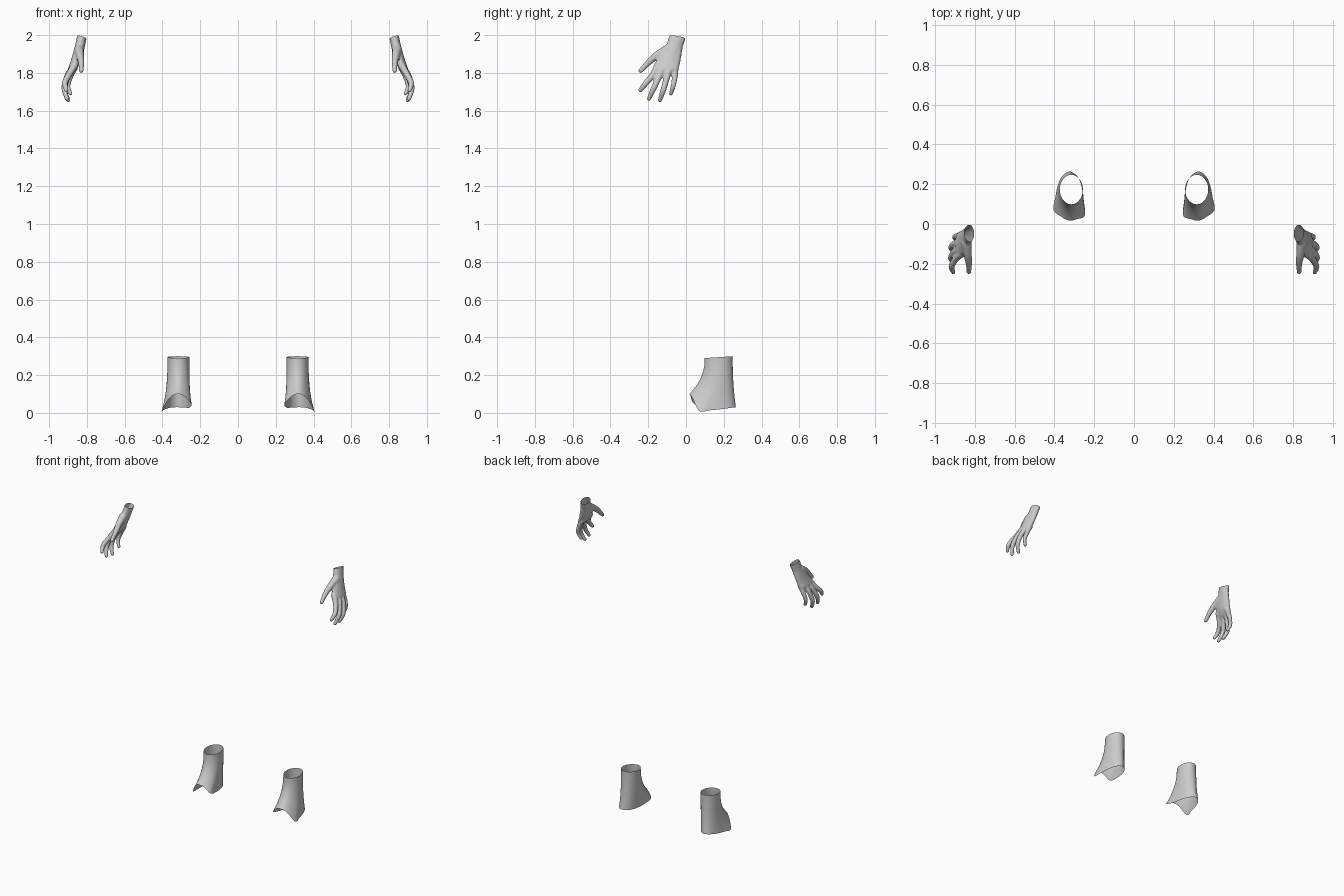
import bpy, bmesh, math
from mathutils import Vector, Matrix

if "Cube" in bpy.data.objects:
    bpy.data.objects.remove(bpy.data.objects["Cube"])


def catmull(p0, p1, p2, p3, t):
    return tuple(0.5 * (2 * b + (c - a) * t + (2 * a - 5 * b + 4 * c - d) * t ** 2
                 + (3 * b - a - 3 * c + d) * t ** 3) for a, b, c, d in zip(p0, p1, p2, p3))


def smooth_path(pts, steps, closed=False):
    n, out = len(pts), []
    for i in range(n if closed else n - 1):
        k = [(i + j) % n if closed else min(max(i + j, 0), n - 1) for j in (-1, 0, 1, 2)]
        out += [catmull(*[pts[j] for j in k], s / steps) for s in range(steps)]
    return out if closed else out + [pts[-1]]


def make_object(name, bm):
    mesh = bpy.data.meshes.new(name)
    bm.to_mesh(mesh)
    bm.free()
    obj = bpy.data.objects.new(name, mesh)
    bpy.context.collection.objects.link(obj)
    return obj


def finish(obj):
    obj.data.polygons.foreach_set("use_smooth", [True] * len(obj.data.polygons))
    mir = obj.modifiers.new("mirror", 'MIRROR')
    mir.use_mirror_merge = False


def limb(bm, pts, steps=7):
    # chain of overlapping ellipsoids: x, y, z, half thickness, half width
    for x, y, z, rx, ry in smooth_path(pts, steps):
        m = Matrix.Translation((x, y, z)) @ Matrix.Diagonal((rx, ry, rx, 1))
        bmesh.ops.create_icosphere(bm, subdivisions=2, radius=1.0, matrix=m)


def digit(bm, pts, radii):
    limb(bm, [(*p, r, r) for p, r in zip(pts, radii)])


# hands: wrist and palm
bm = bmesh.new()
limb(bm, [(.816, -.034, 2.04, .026, .044), (.828, -.047, 1.985, .027, .046),
          (.837, -.062, 1.94, .027, .047), (.848, -.080, 1.90, .027, .059),
          (.862, -.096, 1.855, .026, .067), (.880, -.106, 1.82, .021, .068)])
# fingers, index to little
finger_r = (.020, .0175, .016, .012)
digit(bm, [(.865, -.150, 1.84), (.895, -.175, 1.79), (.917, -.213, 1.745), (.908, -.242, 1.708)], finger_r)
digit(bm, [(.870, -.120, 1.83), (.902, -.140, 1.785), (.920, -.170, 1.72), (.905, -.196, 1.663)], finger_r)
digit(bm, [(.870, -.085, 1.83), (.902, -.100, 1.78), (.918, -.120, 1.71), (.898, -.138, 1.656)], finger_r)
digit(bm, [(.865, -.057, 1.83), (.888, -.059, 1.78), (.901, -.068, 1.73), (.887, -.080, 1.69)],
      (.019, .016, .014, .011))
# thumb
digit(bm, [(.842, -.095, 1.925), (.836, -.153, 1.893), (.830, -.198, 1.855), (.830, -.240, 1.812)],
      (.027, .022, .017, .013))
raw = make_object("hand_blend", bm)
rm = raw.modifiers.new("fuse", 'REMESH')
rm.mode = 'VOXEL'
rm.voxel_size = .005
sm = raw.modifiers.new("soften", 'SMOOTH')
sm.factor, sm.iterations = .5, 6
bm = bmesh.new()
bm.from_object(raw, bpy.context.evaluated_depsgraph_get())
bpy.data.objects.remove(raw)
# open the wrist
bmesh.ops.bisect_plane(bm, geom=bm.verts[:] + bm.edges[:] + bm.faces[:],
                       plane_co=(.828, -.048, 1.988), plane_no=Vector((-.3, .15, .94)).normalized(),
                       clear_outer=True)
finish(make_object("hands", bm))

# ankles: open sleeve from a tilted ellipse down to a flared, arched hem
hem = smooth_path([(.325, .017, .100), (.364, .036, .077), (.404, .070, .010), (.396, .13, .014),
                   (.384, .19, .020), (.362, .24, .027), (.325, .264, .030), (.285, .24, .028),
                   (.264, .19, .027), (.253, .12, .030), (.247, .043, .047), (.285, .025, .088)],
                  4, closed=True)
bm = bmesh.new()
rows, levels = [], 14
for k in range(levels + 1):
    t = k / levels
    row = []
    for i, (x, y, z) in enumerate(hem):
        a = 2 * math.pi * i / len(hem)
        tx, ty = .315 + .058 * math.sin(a), .173 - .074 * math.cos(a)
        tz = .295 - .005 * math.cos(a)
        f = t ** 2.3
        row.append(bm.verts.new((tx + (x - tx) * f, ty + (y - ty) * f, tz + (z - tz) * t)))
    rows.append(row)
for top, low in zip(rows, rows[1:]):
    for i in range(len(hem)):
        j = (i + 1) % len(hem)
        bm.faces.new((top[i], low[i], low[j], top[j]))
bmesh.ops.recalc_face_normals(bm, faces=bm.faces[:])
finish(make_object("ankles", bm))
